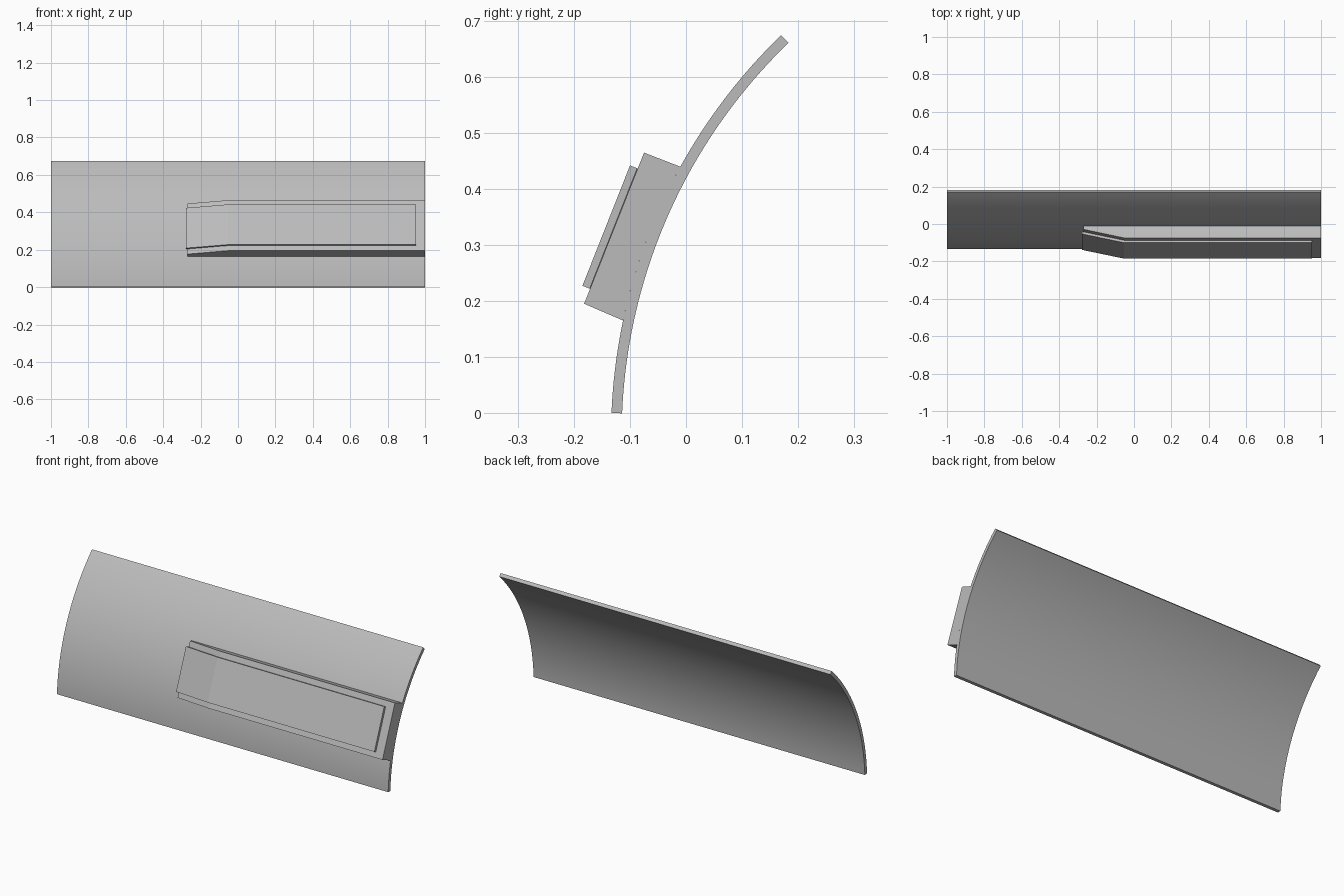
import bpy, bmesh, math
from mathutils import Vector

if "Cube" in bpy.data.objects:
    bpy.data.objects.remove(bpy.data.objects["Cube"], do_unlink=True)

grey = bpy.data.materials.new("plain_grey")
grey.use_nodes = True
colour = (0.5, 0.5, 0.5, 1)
grey.diffuse_color = colour
grey.node_tree.nodes["Principled BSDF"].inputs["Base Color"].default_value = colour

# Side profiles are (y, z) vectors
CENTRE, RADIUS, THICK = Vector((0.861, -0.041)), 0.995, 0.019
OUT = Vector((-0.93, 0.368))     # outward normal of the housing face


def arc(radius, start, end, steps):
    """Points on the panel's curve, angles in degrees above horizontal."""
    angles = [math.radians(start + (end - start) * i / steps) for i in range(steps + 1)]
    return [CENTRE + radius * Vector((-math.cos(a), math.sin(a))) for a in angles]


def loft(name, stations):
    """Join matching closed profiles, each an (x offsets, profile) pair, and cap the ends."""
    bm = bmesh.new()
    rings = [[bm.verts.new((x, p.x, p.y)) for p in profile] for x, profile in stations]
    n = len(rings[0])
    for a, b in zip(rings, rings[1:]):
        for i in range(n):
            j = (i + 1) % n
            bm.faces.new((a[i], a[j], b[j], b[i]))
    bm.faces.new(rings[0])
    bm.faces.new(rings[-1])
    bmesh.ops.recalc_face_normals(bm, faces=bm.faces)
    mesh = bpy.data.meshes.new(name)
    bm.to_mesh(mesh)
    bm.free()
    mesh.materials.append(grey)
    obj = bpy.data.objects.new(name, mesh)
    bpy.context.collection.objects.link(obj)
    return obj


# Curved panel
outer = arc(RADIUS, 2.36, 46.0, 40)
inner = arc(RADIUS - THICK, 2.36, 46.0, 40)
panel_profile = outer + inner[::-1]
panel = loft("curved_panel", [(-1, panel_profile), (1, panel_profile)])
bpy.context.view_layer.objects.active = panel
panel.select_set(True)
bpy.ops.object.shade_smooth_by_angle(angle=math.radians(30))

# Raised housing, its back following the panel, its face ramping down at one end
back = arc(RADIUS, 11.95, 28.9, 16)
face = [Vector((-0.075, 0.465)), Vector((-0.182, 0.195))]
DROP = 0.05


def housing(sink):
    return back + [p - OUT * sink for p in face]


loft("raised_housing", [(-0.27, housing(DROP)), (-0.05, housing(0)), (1, housing(0))])

# Cover plate lying on the housing face
plate_base = [Vector((-0.172, 0.222)), Vector((-0.087, 0.437))]


def plate(sink):
    low, high = [p - OUT * sink for p in plate_base]
    return [low, high, high + OUT * 0.014, low + OUT * 0.014]


loft("cover_plate", [(-0.277, plate(DROP)), (-0.053, plate(0)), (0.953, plate(0))])
